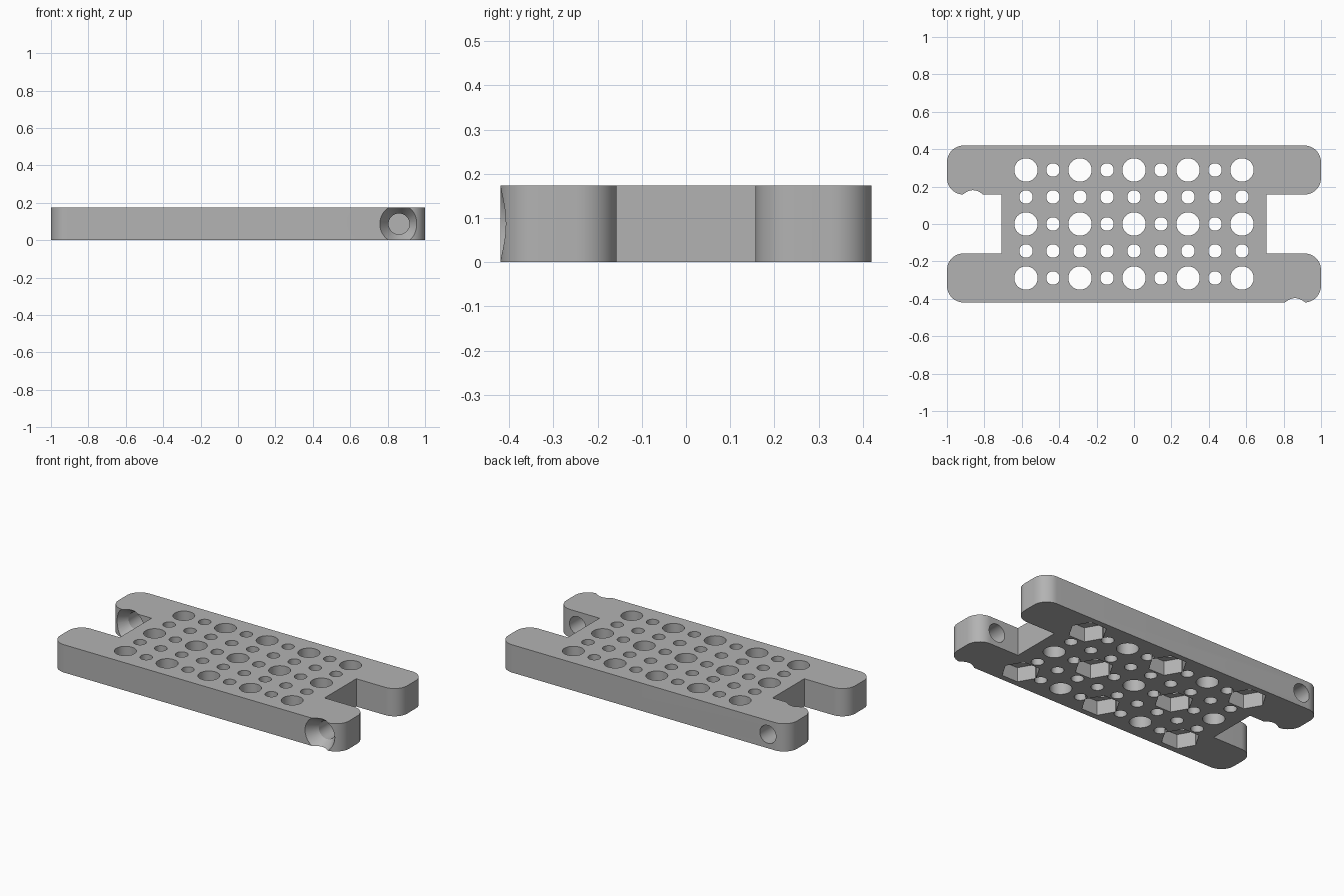
import bpy, bmesh
from math import radians, cos, sin, pi
from mathutils import Matrix, Vector

cube = bpy.data.objects.get("Cube")
if cube:
    bpy.data.objects.remove(cube, do_unlink=True)

HEIGHT, HALF_W = 0.174, 0.42
NOTCH_X, NOTCH_Y, CORNER = 0.709, 0.157, 0.09
PITCH = 0.1444

grey = bpy.data.materials.new("plain grey")
grey.use_nodes = True
GREY = (0.45, 0.45, 0.45, 1)
grey.diffuse_color = GREY
grey.node_tree.nodes["Principled BSDF"].inputs["Base Color"].default_value = GREY


def make_object(name, bm):
    bmesh.ops.recalc_face_normals(bm, faces=bm.faces[:])
    mesh = bpy.data.meshes.new(name)
    bm.to_mesh(mesh)
    bm.free()
    mesh.materials.append(grey)
    obj = bpy.data.objects.new(name, mesh)
    bpy.context.collection.objects.link(obj)
    return obj


def add_prism(bm, x, y, z0, z1, radius, sides):
    turn = Matrix.Translation((x, y, (z0 + z1) / 2))
    if sides == 6:  # corners of the pockets point along x
        turn = turn @ Matrix.Rotation(pi / 2, 4, "Z")
    bmesh.ops.create_cone(bm, cap_ends=True, segments=sides, radius1=radius,
                          radius2=radius, depth=z1 - z0, matrix=turn)


def arc(cx, cy, start):
    return [(cx + CORNER * cos(start + pi / 2 * i / 12),
             cy + CORNER * sin(start + pi / 2 * i / 12)) for i in range(13)]


def add_bore(bm, x, y_mouth, length):
    # countersunk mouth facing the front, then a plain bore towards the back
    profile = [(-0.05, 0.103), (0, 0.103), (0.07, 0.056), (length, 0.056)]
    rings = [[bm.verts.new((x + r * cos(2 * pi * i / 48), y_mouth + d,
                            HEIGHT / 2 + r * sin(2 * pi * i / 48)))
              for i in range(48)] for d, r in profile]
    for a, b in zip(rings, rings[1:]):
        for i in range(48):
            j = (i + 1) % 48
            bm.faces.new((a[i], a[j], b[j], b[i]))
    bm.faces.new(rings[0])
    bm.faces.new(rings[-1])


# Plate outline: one quarter, mirrored into the other three
quarter = [(NOTCH_X, NOTCH_Y)]
quarter += arc(1 - CORNER, NOTCH_Y + CORNER, -pi / 2)
quarter += arc(1 - CORNER, HALF_W - CORNER, 0)
half = quarter + [(-x, y) for x, y in reversed(quarter)]
outline = half + [(x, -y) for x, y in reversed(half)]
bm = bmesh.new()
base = bm.faces.new([bm.verts.new((x, y, 0)) for x, y in outline])
top = bmesh.ops.extrude_face_region(bm, geom=[base])["geom"]
bmesh.ops.translate(bm, vec=Vector((0, 0, HEIGHT)),
                    verts=[v for v in top if isinstance(v, bmesh.types.BMVert)])
plate = make_object("perforated_plate", bm)

# Hole grid, with hexagonal pockets under every other large hole
holes, pockets, bores = bmesh.new(), bmesh.new(), bmesh.new()
for i in range(-4, 5):
    for j in range(-2, 3):
        x, y = i * PITCH, j * PITCH
        large = i % 2 == 0 and j % 2 == 0
        add_prism(holes, x, y, -0.1, HEIGHT + 0.1,
                  0.0625 if large else 0.036, 48 if large else 32)
        if large and (i // 2 + j // 2) % 2 == 1:
            add_prism(pockets, x, y, -0.1, 0.09, 0.11, 6)

# Cross bores through two opposite arms
add_bore(bores, 0.861, -HALF_W, 0.35)
add_bore(bores, -0.861, NOTCH_Y, 0.35)

cutters = [make_object("hole_cutter", holes), make_object("pocket_cutter", pockets),
           make_object("bore_cutter", bores)]
bpy.context.view_layer.objects.active = plate
for obj in bpy.context.selected_objects:
    obj.select_set(False)
plate.select_set(True)
for cutter in cutters:
    cutter.hide_render = True
    mod = plate.modifiers.new(cutter.name, "BOOLEAN")
    mod.operation, mod.solver, mod.object = "DIFFERENCE", "EXACT", cutter
    bpy.ops.object.modifier_apply(modifier=mod.name)
    bpy.data.objects.remove(cutter, do_unlink=True)

bpy.ops.object.shade_smooth_by_angle(angle=radians(25))
